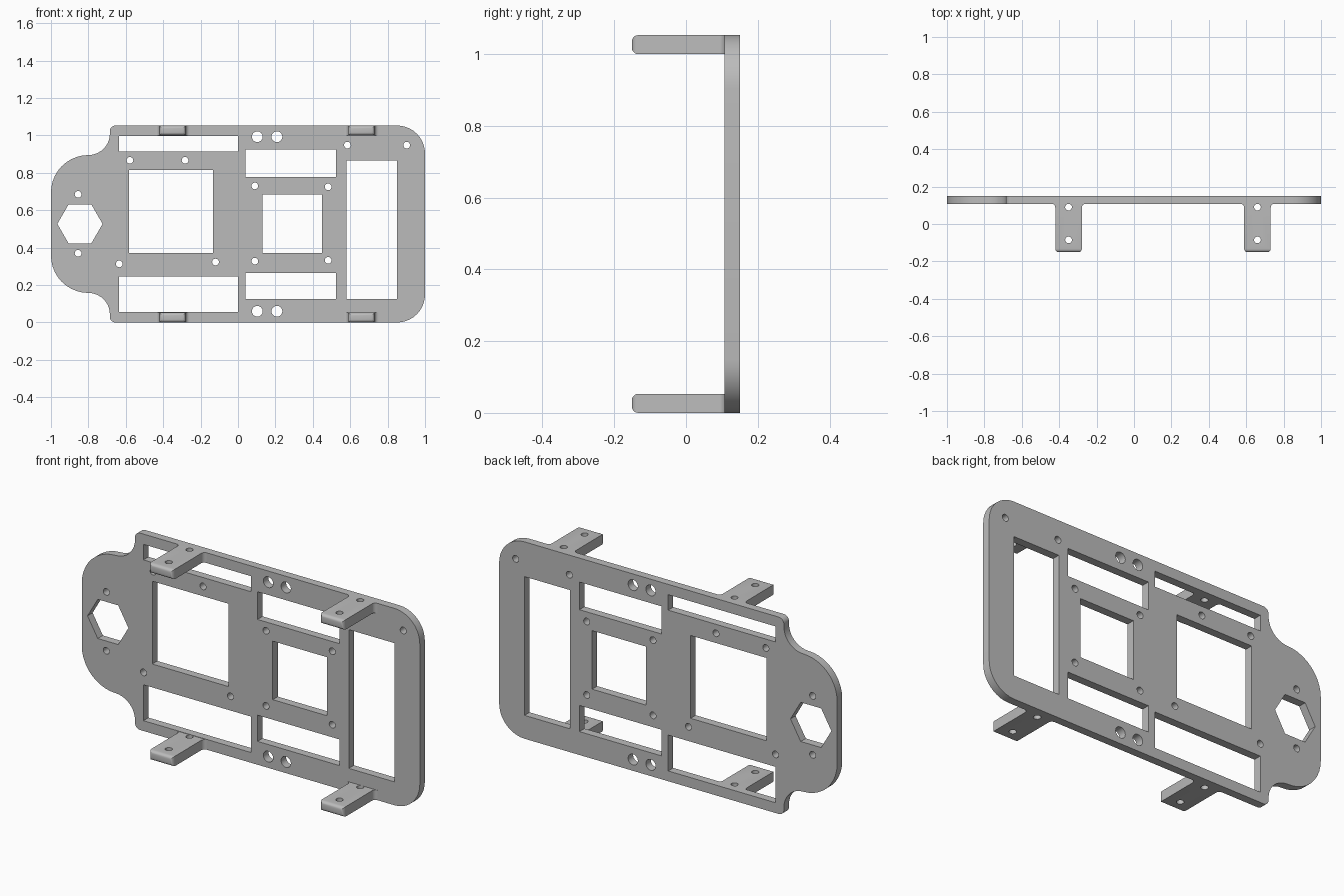
import bpy, bmesh, math
from mathutils import Vector, Matrix

cube = bpy.data.objects.get("Cube")
if cube:
    bpy.data.objects.remove(cube, do_unlink=True)

grey = bpy.data.materials.new("plain grey")
grey.use_nodes = True
COLOUR = (0.5, 0.5, 0.5, 1)
grey.diffuse_color = COLOUR
grey.node_tree.nodes["Principled BSDF"].inputs["Base Color"].default_value = COLOUR

HEIGHT, BACK, FACE, FRONT = 1.053, 0.151, 0.108, -0.151


def rounded(corners, steps=10):
    """Closed outline from (x, y, radius) right-angled corners."""
    pts = []
    for i, (x, y, r) in enumerate(corners):
        p = Vector((x, y))
        if r == 0:
            pts.append(p)
            continue
        a = (Vector(corners[i - 1][:2]) - p).normalized()
        b = (Vector(corners[(i + 1) % len(corners)][:2]) - p).normalized()
        centre = p + (a + b) * r
        for k in range(steps + 1):
            t = k / steps * math.pi / 2
            pts.append(centre - b * r * math.cos(t) - a * r * math.sin(t))
    return pts


def ring(x, y, r, n=24):
    return [Vector((x + r * math.cos(2 * math.pi * k / n),
                    y + r * math.sin(2 * math.pi * k / n))) for k in range(n)]


def rect(x0, x1, y0, y1):
    return [Vector(p) for p in ((x0, y0), (x1, y0), (x1, y1), (x0, y1))]


def activate(ob):
    bpy.ops.object.select_all(action='DESELECT')
    ob.select_set(True)
    bpy.context.view_layer.objects.active = ob


def finish(ob):
    ob.data.materials.clear()
    ob.data.materials.append(grey)
    activate(ob)
    bpy.ops.object.shade_smooth_by_angle(angle=math.radians(30))


def link_mesh(name, bm):
    me = bpy.data.meshes.new(name)
    bm.to_mesh(me)
    bm.free()
    ob = bpy.data.objects.new(name, me)
    bpy.context.collection.objects.link(ob)
    return ob


# Plate outline: wide body with a narrower rounded nose on the right side
half = [(1, HEIGHT, 0.15), (-0.685, HEIGHT, 0.03), (-0.685, 0.895, 0.115), (-1, 0.895, 0.2)]
outline = half + [(x, HEIGHT - z, r) for x, z, r in reversed(half)]
loops = [rounded(outline)]

# Windows, hexagon and screw holes
loops += [rect(*w) for w in (
    (-0.635, 0, 0.915, 0.998), (-0.635, 0, 0.055, 0.247),
    (-0.583, -0.133, 0.372, 0.815), (0.04, 0.525, 0.777, 0.925),
    (0.04, 0.525, 0.125, 0.265), (0.13, 0.45, 0.372, 0.685),
    (0.58, 0.85, 0.125, 0.867))]
loops.append(ring(-0.845, 0.527, 0.121, 6))
for x, z in ((-0.855, 0.685), (-0.855, 0.37), (-0.578, 0.867), (-0.283, 0.867),
             (-0.635, 0.313), (-0.12, 0.323), (0.09, 0.73), (0.482, 0.725),
             (0.09, 0.328), (0.482, 0.332), (0.585, 0.948), (0.902, 0.948)):
    loops.append(ring(x, z, 0.018))
for x in (0.103, 0.208):
    for z in (0.06, 0.993):
        loops.append(ring(x, z, 0.029))

# Plate: filled flat curve with thickness, turned upright
curve = bpy.data.curves.new("plate", 'CURVE')
curve.dimensions = '2D'
curve.fill_mode = 'BOTH'
curve.extrude = (BACK - FACE) / 2
for pts in loops:
    s = curve.splines.new('POLY')
    s.points.add(len(pts) - 1)
    for sp, p in zip(s.points, pts):
        sp.co = (p.x, p.y, 0, 1)
    s.use_cyclic_u = True
plate = bpy.data.objects.new("plate", curve)
bpy.context.collection.objects.link(plate)
plate.rotation_euler.x = math.pi / 2
plate.location.y = (BACK + FACE) / 2
activate(plate)
bpy.ops.object.convert(target='MESH')
plate = bpy.context.object
bm = bmesh.new()
bm.from_mesh(plate.data)
bmesh.ops.remove_doubles(bm, verts=bm.verts, dist=0.0001)
bmesh.ops.recalc_face_normals(bm, faces=bm.faces)
bm.to_mesh(plate.data)
bm.free()
finish(plate)


# Mounting tabs: flared root, rounded front end, two screw holes
def tab(name, x, z):
    w, flare, thick = 0.071, 0.02, 0.053
    side = [Vector((w + flare - flare * math.sin(t), FACE - flare + flare * math.cos(t)))
            for t in (k * math.pi / 12 for k in range(7))]
    side = [Vector((p.x, p.y)) for p in side] + [Vector((w, FRONT))]
    pts = side + [Vector((-p.x, p.y)) for p in reversed(side)]
    bm = bmesh.new()
    face = bm.faces.new([bm.verts.new((x + p.x, p.y, z)) for p in pts])
    ext = bmesh.ops.extrude_face_region(bm, geom=[face])
    bmesh.ops.translate(bm, vec=(0, 0, thick),
                        verts=[v for v in ext["geom"] if isinstance(v, bmesh.types.BMVert)])
    bmesh.ops.recalc_face_normals(bm, faces=bm.faces)
    front = [e for e in bm.edges if all(v.co.y < FRONT + 0.001 for v in e.verts)]
    bmesh.ops.bevel(bm, geom=front, offset=0.018, segments=5, profile=0.5, affect='EDGES')
    ob = link_mesh(name, bm)

    bm = bmesh.new()
    for y in (0.09, -0.085):
        bmesh.ops.create_cone(bm, cap_ends=True, segments=24, radius1=0.018, radius2=0.018,
                              depth=0.2, matrix=Matrix.Translation((x, y, z + thick / 2)))
    cutter = link_mesh(name + "_cutter", bm)
    cutter.hide_render = True
    mod = ob.modifiers.new("screw holes", 'BOOLEAN')
    mod.operation = 'DIFFERENCE'
    mod.solver = 'EXACT'
    mod.object = cutter
    activate(ob)
    bpy.ops.object.modifier_apply(modifier=mod.name)
    bpy.data.objects.remove(cutter, do_unlink=True)
    finish(ob)


for side_name, x in (("right", -0.35), ("left", 0.66)):
    for level, z in (("lower", 0), ("upper", HEIGHT - 0.053)):
        tab(f"{level}_{side_name}_tab", x, z)
